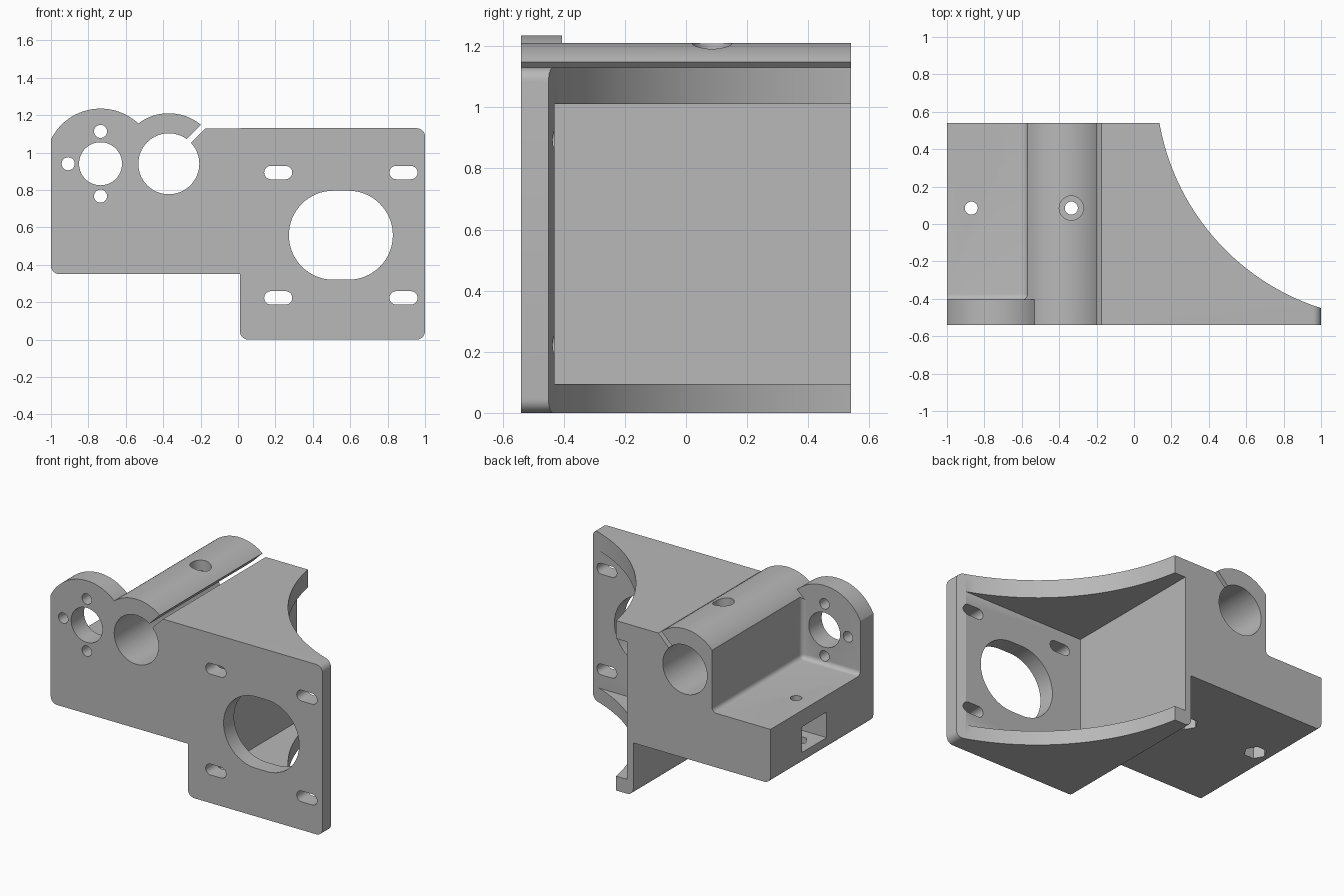
import bpy, bmesh
from math import sin, cos, radians, pi

cube = bpy.data.objects.get("Cube")
if cube:
    bpy.data.objects.remove(cube, do_unlink=True)

grey = bpy.data.materials.new("plain grey")
grey.use_nodes = True
colour = (0.48, 0.48, 0.48, 1)
grey.diffuse_color = colour
grey.node_tree.nodes["Principled BSDF"].inputs["Base Color"].default_value = colour

BACK, FRONT = 0.54, -0.54


def arc(cx, cz, r, start, end, steps=16):
    angles = [radians(start + (end - start) * i / steps) for i in range(steps + 1)]
    return [(cx + r * cos(a), cz + r * sin(a)) for a in angles]


def slot(cx, cz, r, half=0.0, steps=32):
    """Round hole, or a slot when half is above zero."""
    if half == 0:
        return arc(cx, cz, r, 0, 360, 2 * steps)[:-1]
    return arc(cx + half, cz, r, -90, 90, steps) + arc(cx - half, cz, r, 90, 270, steps)


def extrude(name, points, low, high, upright=False):
    """Extrude a profile along y, or along z when upright."""
    bm = bmesh.new()
    place = (lambda p, h: (p[0], p[1], h)) if upright else (lambda p, h: (p[0], h, p[1]))
    rings = [[bm.verts.new(place(p, h)) for p in points] for h in (low, high)]
    for ring in rings:
        bm.faces.new(ring)
    n = len(points)
    for i in range(n):
        j = (i + 1) % n
        bm.faces.new((rings[0][i], rings[0][j], rings[1][j], rings[1][i]))
    bmesh.ops.recalc_face_normals(bm, faces=bm.faces)
    mesh = bpy.data.meshes.new(name)
    bm.to_mesh(mesh)
    bm.free()
    mesh.materials.append(grey)
    obj = bpy.data.objects.new(name, mesh)
    bpy.context.collection.objects.link(obj)
    return obj


def rect(x0, x1, v0, v1):
    return [(x0, v0), (x1, v0), (x1, v1), (x0, v1)]


def bevel(obj, width, segments):
    bm = bmesh.new()
    bm.from_mesh(obj.data)
    bmesh.ops.bevel(bm, geom=bm.edges[:], offset=width, segments=segments,
                    profile=0.5, affect='EDGES')
    bm.to_mesh(obj.data)
    bm.free()


def cut(cutter):
    cutter.hide_render = True
    mod = body.modifiers.new("cut", 'BOOLEAN')
    mod.operation = 'DIFFERENCE'
    mod.solver = 'EXACT'
    mod.object = cutter
    bpy.context.view_layer.objects.active = body
    bpy.ops.object.modifier_apply(modifier=mod.name)
    bpy.data.objects.remove(cutter, do_unlink=True)


# Whole outline: rounded corners, clamp crown and motor crown
R = 0.045
clamp_x, motor_x, axis_z = -0.37, -0.735, 0.94
outline = (arc(-1 + R, 0.35 + R, R, 180, 270, 8) + [(0.01, 0.35)]
           + arc(0.01 + R, R, R, 180, 270, 8)
           + arc(1 - R, R, R, 270, 360, 8)
           + arc(1 - R, 1.13 - R, R, 0, 90, 8)
           + arc(clamp_x, axis_z, 0.27, 44.7, 127.1, 32)
           + arc(motor_x, axis_z, 0.295, 46.8, 153.9, 40)[1:])
body = extrude("motor_bracket", outline, FRONT, BACK)

# Filleted step behind the small motor plate
step = extrude("step_cutter", rect(-1.3, -0.57, 0.71, 1.5), -0.405, 0.8)
bevel(step, 0.03, 6)
cut(step)
crown = arc(clamp_x, axis_z, 0.27, 127.1, 142, 6) + [(-0.65, 1.1), (-0.65, 1.4), (-0.533, 1.4)]
cut(extrude("crown_cutter", crown, -0.405, 0.8))

# Sweeping concave cut on the side wings, then the open pocket between them
cut(extrude("sweep_cutter", arc(1.386, 0.759, 1.269, 0, 360, 160)[:-1], -0.2, 1.5, True))
cut(extrude("pocket_cutter", rect(0.055, 1.3, 0.095, 1.01), -0.43, 0.8))

# Large motor opening and its four mounting slots
cut(extrude("opening_cutter", slot(0.55, 0.558, 0.238, 0.04), -0.7, -0.3))
for x in (0.215, 0.885):
    for z in (0.223, 0.893):
        cut(extrude("slot_cutter", slot(x, z, 0.036, 0.039, 12), -0.7, -0.3))

# Small motor opening and screw holes
cut(extrude("boss_cutter", slot(motor_x, axis_z, 0.115), -0.7, -0.3))
for dx, dz in ((0, 0.173), (0, -0.173), (-0.173, 0)):
    cut(extrude("screw_cutter", slot(motor_x + dx, axis_z + dz, 0.035, 0, 12), -0.7, -0.3))

# Clamp bore and its diagonal slit
cut(extrude("bore_cutter", slot(clamp_x, axis_z, 0.163), -0.7, 0.7))
d, w = 0.078, 0.0106
cx, cz = -0.2, 1.125
slit = [(cx - d - w, cz - d + w), (cx - d + w, cz - d - w),
        (cx + d + w, cz + d - w), (cx + d - w, cz + d + w)]
cut(extrude("slit_cutter", slit, -0.7, 0.7))

# Vertical bolts: shaft hole, hex nut trap below, sunk head on the clamp
bolt_y = 0.085
for x in (-0.87, -0.335):
    cut(extrude("bolt_cutter", slot(x, bolt_y, 0.035, 0, 12), 0.2, 1.4, True))
    cut(extrude("nut_cutter", arc(x, bolt_y, 0.07, 0, 360, 6)[:-1], 0.2, 0.45, True))
cut(extrude("head_cutter", slot(-0.335, bolt_y, 0.065, 0, 16), 1.14, 1.4, True))

# Rectangular window in the side of the low block
cut(extrude("window_cutter", rect(-1.2, -0.76, 0.43, 0.60), -0.05, 0.21))

# Smooth the curved walls, keep edges sharp
bpy.ops.object.select_all(action='DESELECT')
body.select_set(True)
bpy.context.view_layer.objects.active = body
bpy.ops.object.shade_smooth_by_angle(angle=radians(25))
